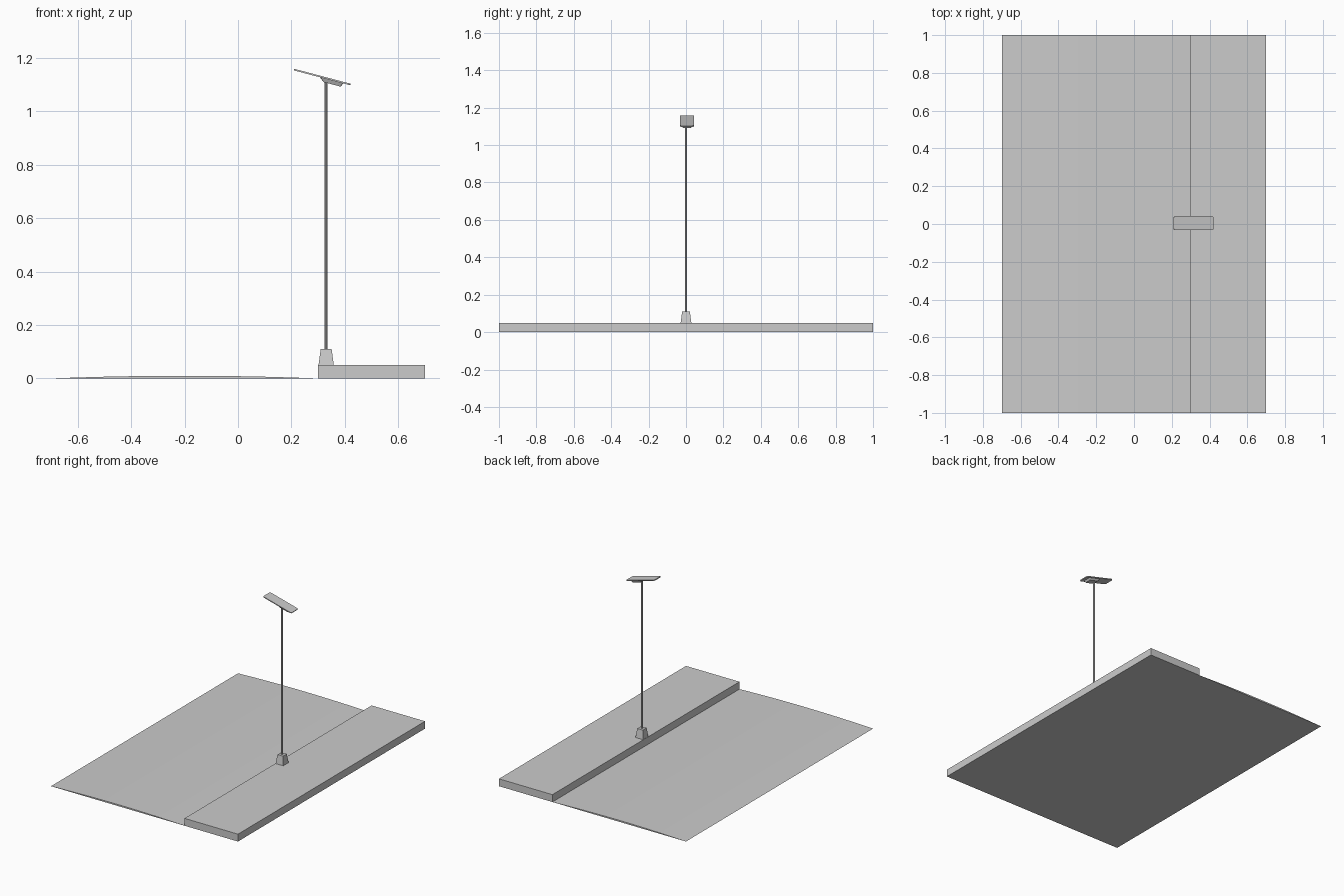
import bpy, bmesh, math
from mathutils import Matrix

if "Cube" in bpy.data.objects:
    bpy.data.objects.remove(bpy.data.objects["Cube"])


def make(name, bm, matrix=Matrix()):
    bmesh.ops.recalc_face_normals(bm, faces=bm.faces)
    me = bpy.data.meshes.new(name)
    bm.to_mesh(me)
    bm.free()
    ob = bpy.data.objects.new(name, me)
    bpy.context.collection.objects.link(ob)
    ob.matrix_world = matrix
    return ob


def loft(name, rings, matrix=Matrix()):
    """Skin a closed solid through rings of equal point count."""
    bm = bmesh.new()
    loops = [[bm.verts.new(p) for p in ring] for ring in rings]
    n = len(loops[0])
    for a, b in zip(loops, loops[1:]):
        for i in range(n):
            j = (i + 1) % n
            bm.faces.new((a[i], a[j], b[j], b[i]))
    bm.faces.new(loops[0])
    bm.faces.new(loops[-1])
    return make(name, bm, matrix)


def rounded(x0, x1, w, r, z, steps=3):
    """Rounded rectangle ring, symmetric in y."""
    pts = []
    corners = [(x1 - r, w - r), (x0 + r, w - r), (x0 + r, r - w), (x1 - r, r - w)]
    for q, (cx, cy) in enumerate(corners):
        for s in range(steps + 1):
            a = math.pi / 2 * (q + s / steps)
            pts.append((cx + r * math.cos(a), cy + r * math.sin(a), z))
    return pts


def circle(x, y, r, z, n):
    return [(x + r * math.cos(math.tau * (i + .5) / n),
             y + r * math.sin(math.tau * (i + .5) / n), z) for i in range(n)]


# Crowned road slab
crown = [(-0.7 + i / 10, 0.01 * (1 - (i / 5 - 1) ** 2)) for i in range(11)]
loft("road", [[(x, y, z) for x, z in crown] for y in (-1, 1)])

# Raised pavement
loft("pavement", [[(x, y, z) for x, y in ((.3, -1), (.7, -1), (.7, 1), (.3, 1))]
                  for z in (0, .05)])

# Tapered square foot and slim pole
PX = 0.33
loft("pole_foot", [circle(PX, 0, .0285 * math.sqrt(2), .05, 4),
                   circle(PX, 0, .0205 * math.sqrt(2), .11, 4)])
loft("pole", [circle(PX - .001, 0, .006, z, 8) for z in (.11, 1.115)])

# Tilted lamp head: thin rounded panel with housing below
tilt = Matrix.Translation((.315, .005, 1.128)) @ Matrix.Rotation(math.radians(14.8), 4, 'Y')
loft("lamp_panel", [rounded(-.109, .109, .0375, .010, -.003),
                    rounded(-.109, .109, .0375, .010, .003)], tilt)
loft("lamp_housing", [rounded(-.008, .082, .029, .006, -.003),
                      rounded(.010, .077, .022, .005, -.017)], tilt)
